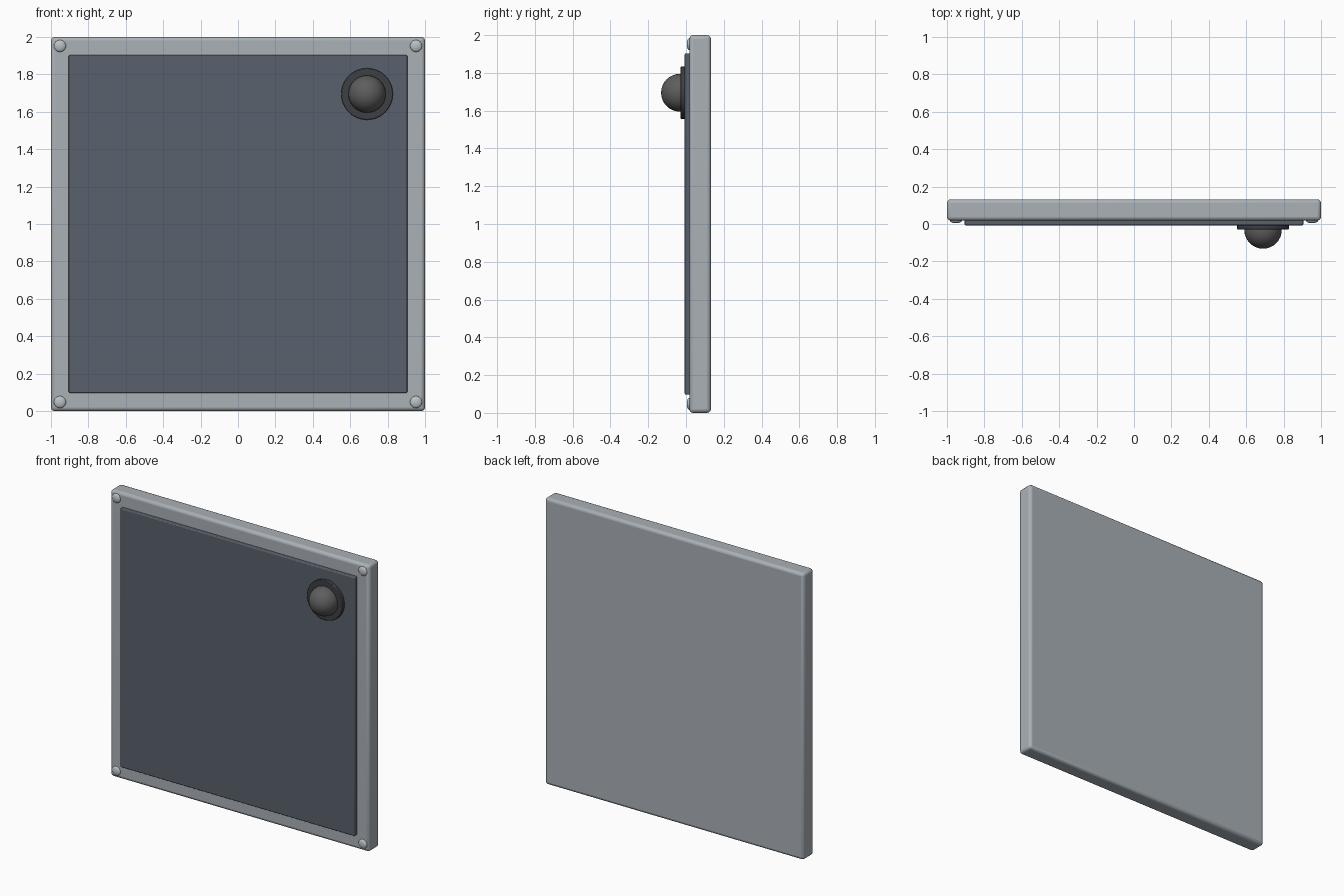
import bpy, math

if "Cube" in bpy.data.objects:
    bpy.data.objects.remove(bpy.data.objects["Cube"])


def finish(obj, name, color, bevel=0.0, segments=3):
    obj.name = name
    mat = bpy.data.materials.get(color[0]) or bpy.data.materials.new(color[0])
    mat.diffuse_color = (*color[1], 1)
    mat.use_nodes = True
    mat.node_tree.nodes["Principled BSDF"].inputs["Base Color"].default_value = mat.diffuse_color
    obj.data.materials.append(mat)
    if bevel:
        mod = obj.modifiers.new("Bevel", "BEVEL")
        mod.width, mod.segments = bevel, segments
    bpy.ops.object.shade_smooth_by_angle(angle=math.radians(35))
    return obj


def box(name, x, y, z, color, bevel):
    """Box from (min, max) ranges."""
    bpy.ops.mesh.primitive_cube_add(size=1, location=[sum(r) / 2 for r in (x, y, z)])
    obj = bpy.context.object
    obj.scale = [r[1] - r[0] for r in (x, y, z)]
    bpy.ops.object.transform_apply(location=False, rotation=False, scale=True)
    return finish(obj, name, color, bevel)


def dome(name, x, y, z, radius, depth, color):
    """Ellipsoid pointing along y, half sunk into the part behind it."""
    bpy.ops.mesh.primitive_uv_sphere_add(segments=32, ring_count=16, radius=1,
                                         location=(x, y, z), rotation=(math.pi / 2, 0, 0))
    obj = bpy.context.object
    obj.scale = (radius, radius, depth)
    bpy.ops.object.transform_apply(location=False, rotation=True, scale=True)
    return finish(obj, name, color)


STEEL = ("steel", (0.40, 0.44, 0.47))
BOLT = ("bolt", (0.50, 0.53, 0.55))
PANEL = ("panel", (0.10, 0.12, 0.15))
RUBBER = ("rubber", (0.05, 0.05, 0.055))
KNOB = ("knob", (0.11, 0.11, 0.11))

# Backing slab and raised dark panel
box("backing_slab", (-1, 1), (0.018, 0.132), (0, 2), STEEL, 0.02)
box("front_panel", (-0.905, 0.905), (-0.007, 0.04), (0.097, 1.903), PANEL, 0.006)

# Corner bolts
for sx in (-1, 1):
    for sz in (-1, 1):
        dome("corner_bolt", sx * 0.952, 0.018, 1 + sz * 0.952, 0.032, 0.014, BOLT)

# Round knob on its base disc
bpy.ops.mesh.primitive_cylinder_add(vertices=48, radius=0.138, depth=0.03,
                                    location=(0.69, -0.015, 1.695), rotation=(math.pi / 2, 0, 0))
finish(bpy.context.object, "knob_base", RUBBER, 0.004, 2)
dome("knob", 0.69, -0.032, 1.695, 0.1, 0.1, KNOB)
